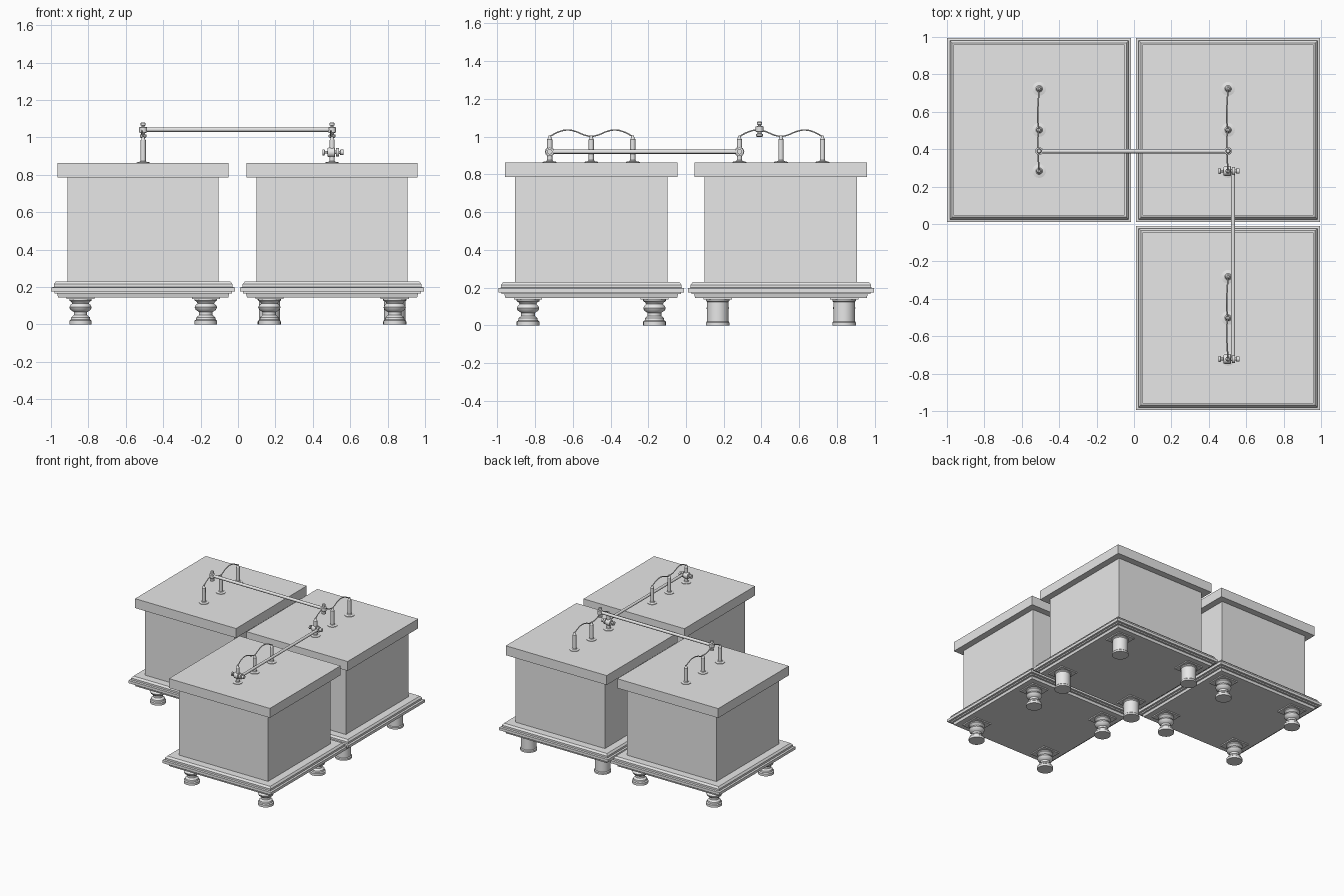
import bpy
import bmesh
import math
from mathutils import Vector, Matrix

if "Cube" in bpy.data.objects:
    bpy.data.objects.remove(bpy.data.objects["Cube"], do_unlink=True)

grey = bpy.data.materials.new("plain grey")
grey.use_nodes = True
grey.diffuse_color = (0.8, 0.8, 0.8, 1)
grey.node_tree.nodes["Principled BSDF"].inputs["Base Color"].default_value = (0.8, 0.8, 0.8, 1)


def finish(name, bm, smooth):
    bmesh.ops.recalc_face_normals(bm, faces=bm.faces)
    mesh = bpy.data.meshes.new(name)
    bm.to_mesh(mesh)
    bm.free()
    mesh.materials.append(grey)
    obj = bpy.data.objects.new(name, mesh)
    bpy.context.collection.objects.link(obj)
    if smooth:
        bpy.ops.object.select_all(action="DESELECT")
        obj.select_set(True)
        bpy.context.view_layer.objects.active = obj
        bpy.ops.object.shade_smooth_by_angle(angle=math.radians(35))
    return obj


def loft(name, origin, profile, sides=24, axis="Z"):
    """Stack rings of (radius, height); four sides give square mouldings."""
    bm = bmesh.new()
    square = sides == 4
    start = math.pi / 4 if square else 0
    scale = math.sqrt(2) if square else 1
    rings = []
    for r, h in profile:
        angles = [start + math.tau * i / sides for i in range(sides)]
        rings.append([bm.verts.new((r * scale * math.cos(a), r * scale * math.sin(a), h))
                      for a in angles])
    for low, high in zip(rings, rings[1:]):
        for i in range(sides):
            j = (i + 1) % sides
            bm.faces.new((low[i], low[j], high[j], high[i]))
    bm.faces.new(rings[0][::-1])
    bm.faces.new(rings[-1])
    turn = Vector((0, 0, 1)).rotation_difference(
        Vector((axis == "X", axis == "Y", axis == "Z"))).to_matrix().to_4x4()
    bm.transform(Matrix.Translation(origin) @ turn)
    return finish(name, bm, not square)


def wire(name, points, radius):
    curve = bpy.data.curves.new(name, "CURVE")
    curve.dimensions = "3D"
    curve.bevel_depth = radius
    curve.bevel_resolution = 1
    curve.resolution_u = 6
    spline = curve.splines.new("BEZIER")
    spline.bezier_points.add(len(points) - 1)
    for bp, p in zip(spline.bezier_points, points):
        bp.co = p
        bp.handle_left_type = bp.handle_right_type = "AUTO"
    curve.materials.append(grey)
    obj = bpy.data.objects.new(name, curve)
    bpy.context.collection.objects.link(obj)


PLINTH = [(0.455, 0.145), (0.46, 0.165), (0.475, 0.165), (0.475, 0.175), (0.492, 0.175),
          (0.492, 0.197), (0.478, 0.2), (0.478, 0.215), (0.466, 0.23)]
TURNED = [(0.06, 0), (0.06, 0.02), (0.052, 0.026), (0.05, 0.038), (0.036, 0.05),
          (0.036, 0.066), (0.054, 0.078), (0.06, 0.092), (0.054, 0.104),
          (0.044, 0.112), (0.05, 0.122), (0.06, 0.128), (0.06, 0.14)]
COLUMN = [(0.063, 0), (0.063, 0.014), (0.057, 0.02), (0.057, 0.124), (0.063, 0.13), (0.063, 0.14)]
POST = [(0.037, 0.86), (0.037, 0.866), (0.018, 0.87), (0.014, 0.875), (0.014, 0.985),
        (0.01, 0.99), (0.006, 1.005)]


def chest(label, cx, cy, foot):
    # stepped base, body and overhanging lid
    loft(label + "_plinth", (cx, cy, 0), PLINTH, 4)
    loft(label + "_body", (cx, cy, 0), [(0.404, 0.22), (0.404, 0.79)], 4)
    loft(label + "_lid", (cx, cy, 0), [(0.457, 0.785), (0.457, 0.862)], 4)
    # feet with square mounting plates
    for sx in (-1, 1):
        for sy in (-1, 1):
            spot = (cx + sx * 0.335, cy + sy * 0.335, 0)
            loft(label + "_foot", spot, foot)
            loft(label + "_foot_plate", spot, [(0.075, 0.136), (0.075, 0.147)], 4)
    # row of terminals joined by arched wires
    for dy in (-0.22, 0, 0.22):
        loft(label + "_terminal", (cx, cy + dy, 0), POST, 16)
    for s in (-1, 1):
        arch = [(0, 0, 1.0), (-0.006, 0.035, 1.008), (-0.008, 0.085, 1.028),
                (-0.006, 0.13, 1.035), (-0.003, 0.18, 1.022), (0, 0.22, 1.0)]
        wire(label + "_wire", [(cx + x, cy + s * y, z) for x, y, z in arch], 0.004)


chest("left_chest", -0.507, 0.503, TURNED)
chest("corner_chest", 0.503, 0.503, COLUMN)
chest("front_chest", 0.503, -0.502, TURNED)

# upper bar with upright clamps gripping the wires
loft("upper_bar", (-0.507, 0.39, 1.042), [(0.012, 0), (0.012, 1.01)], 12, "X")
UPRIGHT = [(0.012, -0.042), (0.018, -0.038), (0.018, -0.026), (0.01, -0.024), (0.01, -0.016),
           (0.021, -0.014), (0.021, 0.014), (0.008, 0.016), (0.008, 0.022),
           (0.013, 0.024), (0.013, 0.036), (0.009, 0.04)]
for x in (-0.507, 0.503):
    loft("upper_clamp", (x, 0.39, 1.04), UPRIGHT, 16)

# lower bar with sideways clamps gripping the terminals
loft("lower_bar", (0.53, -0.725, 0.92), [(0.011, 0), (0.011, 1.01)], 12, "Y")
SIDEWAYS = [(0.016, -0.05), (0.016, -0.04), (0.007, -0.038), (0.007, -0.026), (0.022, -0.024),
            (0.026, -0.018), (0.026, 0.014), (0.01, 0.016), (0.01, 0.02), (0.022, 0.022),
            (0.022, 0.036), (0.008, 0.038), (0.008, 0.042), (0.014, 0.044), (0.014, 0.06)]
for y in (-0.722, 0.283):
    loft("lower_clamp", (0.503, y, 0.92), SIDEWAYS, 16, "X")
